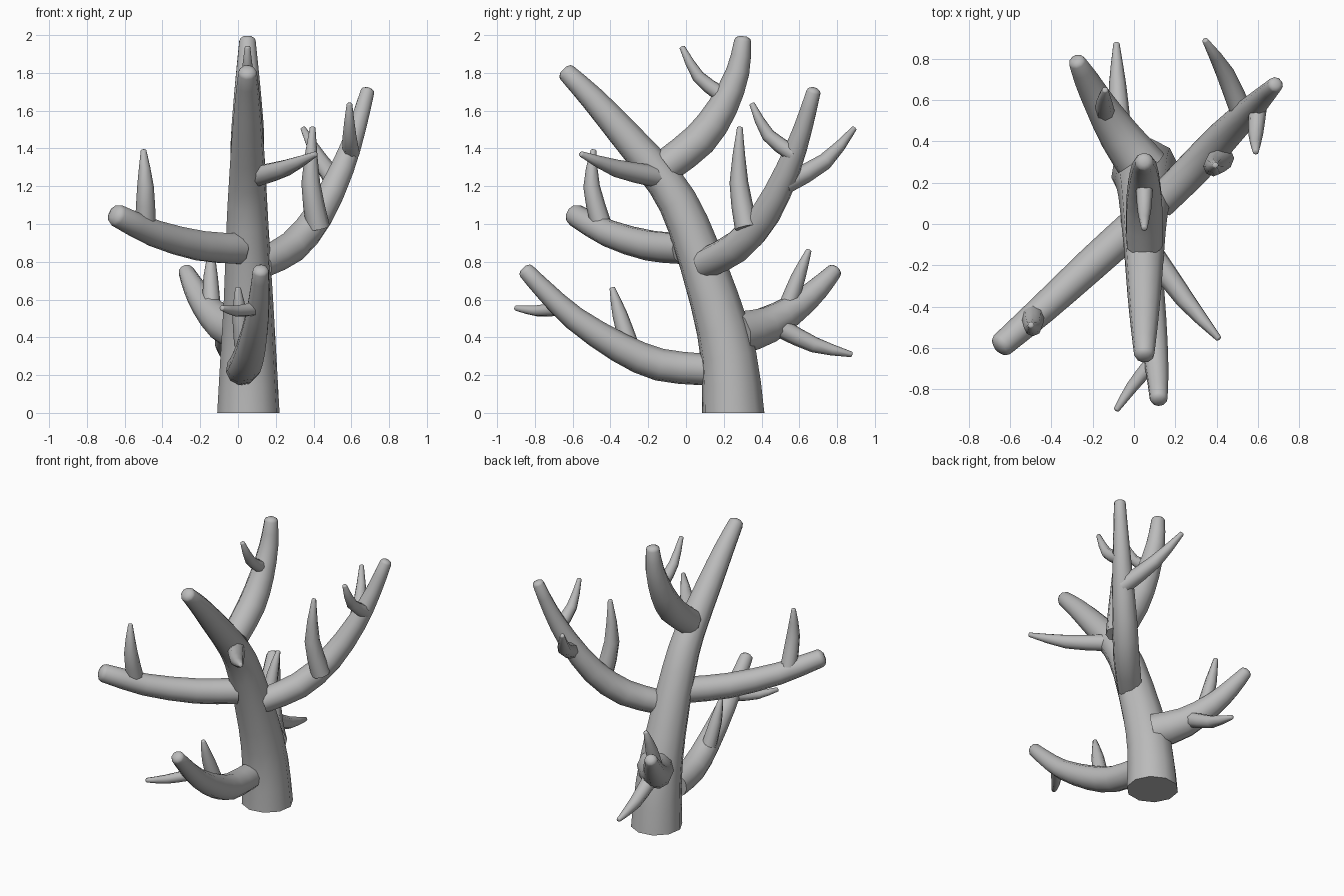
import bpy, bmesh, math
from mathutils import Vector, Quaternion

if "Cube" in bpy.data.objects:
    bpy.data.objects.remove(bpy.data.objects["Cube"])

bark = bpy.data.materials.new("plain grey")
bark.use_nodes = True
GREY = (0.5, 0.5, 0.5, 1)
bark.diffuse_color = GREY
bark.node_tree.nodes["Principled BSDF"].inputs["Base Color"].default_value = GREY
SIDES = 10


def smooth_path(stops):
    """Pass a soft curve through (x, y, z, radius) stops."""
    p = [Vector(s) for s in stops]
    p = [2 * p[0] - p[1]] + p + [2 * p[-1] - p[-2]]
    out = []
    for a, b, c, d in zip(p, p[1:], p[2:], p[3:]):
        out += [b, (9 * (b + c) - a - d) / 16]
    return out + [p[-2]]


def limb(name, stops, sides=SIDES, tip=0.6):
    """Tapered tube with a flat root and a domed tip."""
    path = smooth_path(stops)
    end, prev = path[-1], path[-2]
    axis = (end - prev).to_3d().normalized()
    r = end[3]
    for t in (0.5, 0.9):  # dome rings
        path.append(Vector((*(end.to_3d() + axis * r * tip * t),
                            r * math.sqrt(1 - t * t))))
    bm = bmesh.new()
    centres = [v.to_3d() for v in path]
    last = (centres[1] - centres[0]).normalized()
    if name == "trunk":
        last = Vector((0, 0, 1))
    side = last.orthogonal().normalized()
    rings = []
    for i, (c, v) in enumerate(zip(centres, path)):
        if i:
            nxt = centres[min(i + 1, len(centres) - 1)]
            tangent = (nxt - centres[i - 1]).normalized()
            side = last.rotation_difference(tangent) @ side
            last = tangent
        rings.append([bm.verts.new(c + Quaternion(last, math.tau * k / sides) @ side * v[3])
                      for k in range(sides)])
    for a, b in zip(rings, rings[1:]):
        for k in range(sides):
            j = (k + 1) % sides
            bm.faces.new((a[k], a[j], b[j], b[k]))
    bm.faces.new(rings[0][::-1])
    bm.faces.new(rings[-1])
    mesh = bpy.data.meshes.new(name)
    bm.to_mesh(mesh)
    bm.free()
    mesh.materials.append(bark)
    obj = bpy.data.objects.new(name, mesh)
    bpy.context.collection.objects.link(obj)
    bpy.ops.object.select_all(action="DESELECT")
    obj.select_set(True)
    bpy.context.view_layer.objects.active = obj
    bpy.ops.object.shade_smooth_by_angle(angle=math.radians(50))


def twig(name, base, mid, tip, r):
    """Short curved spike that narrows to a blunt point."""
    limb(name, [(*base, r), (*mid, r * 0.8), (*tip, 0.015)], 8, 0.4)


# Trunk, leaning forward into the upper front branch
limb("trunk", [(.055, .25, 0, .167), (.055, .225, .3, .15), (.055, .15, .6, .132),
               (.05, .01, 1, .112), (.05, -.11, 1.22, .1), (.05, -.33, 1.48, .083),
               (.05, -.5, 1.67, .066), (.05, -.63, 1.80, .05)])

# Main branches
limb("upper_back_branch", [(.05, -.1, 1.31, .09), (.05, .075, 1.45, .092),
                           (.05, .195, 1.62, .08), (.05, .275, 1.81, .062),
                           (.05, .3, 1.97, .045)])
limb("left_branch", [(.12, .1, .79, .08), (.29, .27, .88, .085), (.43, .42, 1.05, .08),
                     (.55, .54, 1.29, .066), (.63, .62, 1.51, .05), (.685, .675, 1.7, .038)])
limb("right_branch", [(.0, -.01, .87, .085), (-.2, -.19, .885, .082),
                      (-.44, -.41, .95, .072), (-.64, -.585, 1.045, .06)])
limb("lower_front_branch", [(.02, .09, .23, .085), (.04, -.14, .255, .087),
                            (.07, -.35, .345, .08), (.1, -.59, .5, .065),
                            (.115, -.75, .65, .053), (.12, -.845, .75, .044)])
limb("lower_back_branch", [(.05, .27, .42, .12), (-.07, .43, .465, .1),
                           (-.17, .59, .565, .075), (-.23, .7, .66, .06),
                           (-.275, .785, .75, .042)])

# Twigs
twig("right_branch_twig", (-.49, -.45, 1.0), (-.49, -.5, 1.2), (-.5, -.49, 1.39), .055)
twig("left_branch_upright_twig", (.425, .32, .98), (.385, .28, 1.22), (.395, .285, 1.51), .062)
twig("left_branch_back_twig", (.53, .52, 1.21), (.44, .735, 1.33), (.345, .89, 1.505), .055)
twig("left_branch_inner_twig", (.6, .57, 1.37), (.59, .435, 1.47), (.59, .35, 1.635), .045)
twig("upper_back_twig", (.05, .18, 1.69), (.05, .065, 1.78), (.05, -.02, 1.935), .042)
twig("trunk_twig", (.09, -.15, 1.25), (.25, -.37, 1.295), (.41, -.555, 1.37), .058)
twig("lower_front_upright_twig", (.03, -.3, .36), (.01, -.35, .52), (0, -.39, .66), .05)
twig("lower_front_side_twig", (.08, -.68, .55), (-.01, -.79, .54), (-.085, -.9, .555), .037)
twig("lower_back_upright_twig", (-.14, .54, .57), (-.145, .595, .72), (-.14, .65, .86), .048)
twig("lower_back_low_twig", (-.07, .5, .45), (-.08, .68, .36), (-.085, .875, .31), .052)
